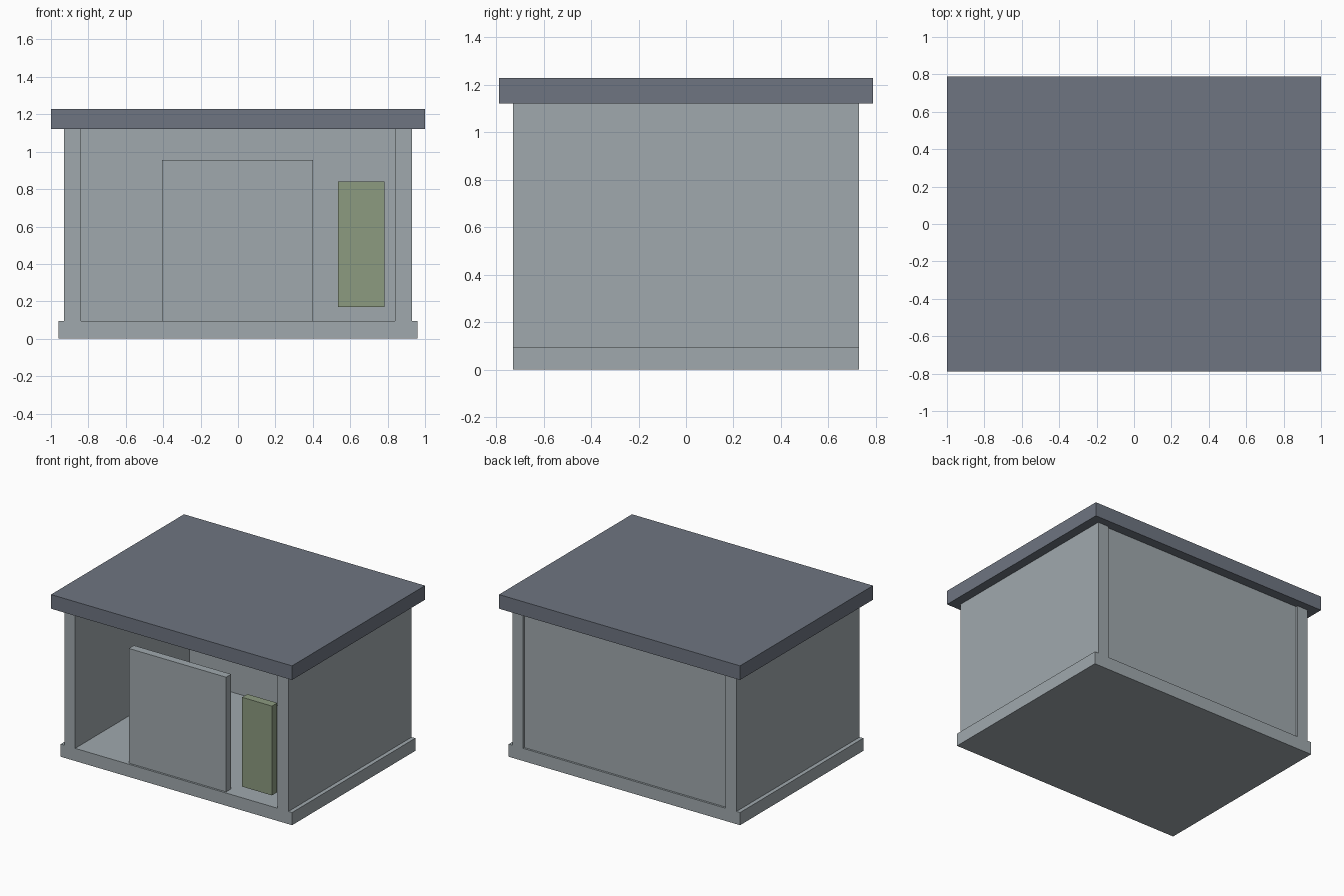
import bpy

if "Cube" in bpy.data.objects:
    bpy.data.objects.remove(bpy.data.objects["Cube"])


def material(name, rgb):
    mat = bpy.data.materials.new(name)
    mat.diffuse_color = (*rgb, 1.0)
    mat.use_nodes = True
    mat.node_tree.nodes["Principled BSDF"].inputs["Base Color"].default_value = mat.diffuse_color
    return mat


def box(name, x, y, z, mat):
    """Axis-aligned box given by its (min, max) range on each axis."""
    ranges = (x, y, z)
    bpy.ops.mesh.primitive_cube_add(size=1, location=[(a + b) / 2 for a, b in ranges])
    obj = bpy.context.object
    obj.name = name
    obj.scale = [b - a for a, b in ranges]
    bpy.ops.object.transform_apply(location=False, rotation=False, scale=True)
    obj.data.materials.append(mat)
    return obj


concrete = material("pale grey", (0.352, 0.397, 0.423))
slate = material("slate grey", (0.156, 0.178, 0.220))
olive = material("olive green", (0.265, 0.328, 0.216))

FLOOR, EAVES = 0.095, 1.122   # top of the base, underside of the roof
DEPTH = 0.73                  # half depth of base and side walls
INNER, OUTER = 0.84, 0.93     # side wall faces

# Base slab and overhanging flat roof
box("base_slab", (-0.96, 0.96), (-DEPTH, DEPTH), (0, FLOOR), concrete)
box("roof_slab", (-1, 1), (-0.788, 0.788), (EAVES, 1.228), slate)

# Side walls, with the back wall set slightly in between them
box("left_wall", (-OUTER, -INNER), (-DEPTH, DEPTH), (FLOOR, EAVES), concrete)
box("right_wall", (INNER, OUTER), (-DEPTH, DEPTH), (FLOOR, EAVES), concrete)
box("back_wall", (-INNER, INNER), (0.622, 0.715), (FLOOR, EAVES), concrete)

# Free-standing front panel and the green panel beside it in the open front
box("front_panel", (-0.405, 0.402), (-0.715, -0.655), (FLOOR, 0.955), concrete)
box("green_panel", (0.535, 0.782), (-0.715, -0.652), (0.17, 0.84), olive)
